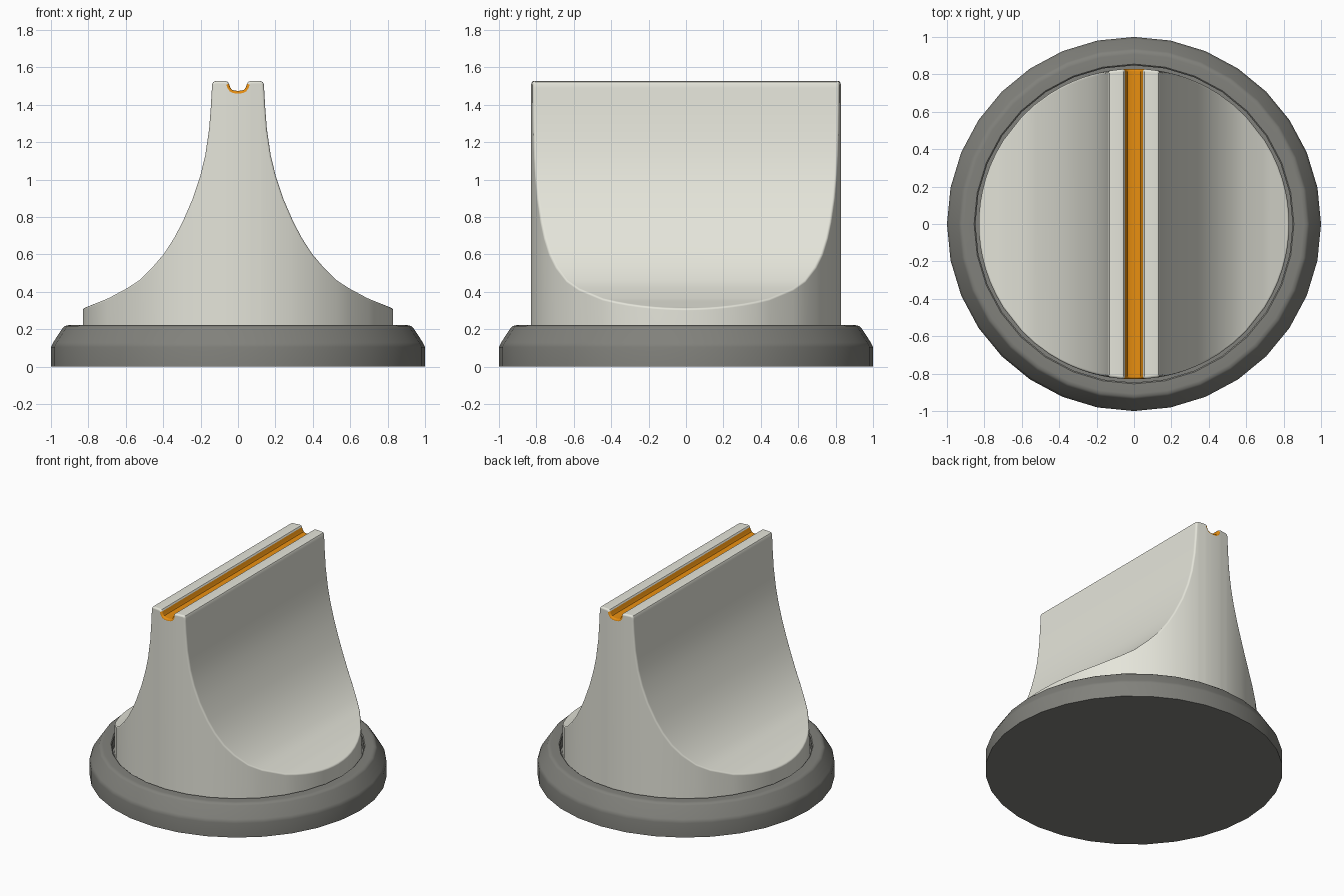
import bpy, bmesh
from math import sin, cos, pi, sqrt, radians
from mathutils import Vector

if "Cube" in bpy.data.objects:
    bpy.data.objects.remove(bpy.data.objects["Cube"])


def finish(bm, name, angle, mats=()):
    bmesh.ops.remove_doubles(bm, verts=bm.verts, dist=1e-4)
    bmesh.ops.recalc_face_normals(bm, faces=bm.faces)
    me = bpy.data.meshes.new(name)
    bm.to_mesh(me)
    bm.free()
    for m in mats:
        me.materials.append(m)
    ob = bpy.data.objects.new(name, me)
    bpy.context.collection.objects.link(ob)
    bpy.ops.object.select_all(action='DESELECT')
    ob.select_set(True)
    bpy.context.view_layer.objects.active = ob
    bpy.ops.object.shade_smooth_by_angle(angle=radians(angle))
    wn = ob.modifiers.new("weighted", 'WEIGHTED_NORMAL')
    wn.keep_sharp = True
    return ob


def material(name, col):
    m = bpy.data.materials.new(name)
    m.diffuse_color = (*col, 1)
    m.use_nodes = True
    m.node_tree.nodes["Principled BSDF"].inputs["Base Color"].default_value = m.diffuse_color
    return m


dark = material("dark_grey", (0.22, 0.22, 0.20))
ivory = material("ivory", (0.78, 0.78, 0.70))
orange = material("orange", (0.80, 0.27, 0.005))

# base: lathed disc with chamfered rim and a recess for the knob
SEG = 32
profile = [(1.0, 0), (1.0, 0.105), (0.988, 0.13), (0.937, 0.208), (0.925, 0.218),
           (0.908, 0.222), (0.855, 0.222), (0.848, 0.216), (0.848, 0.15)]
bm = bmesh.new()
rings = [[bm.verts.new((r * cos(2 * pi * i / SEG), r * sin(2 * pi * i / SEG), z))
          for i in range(SEG)] for r, z in profile]
for a, b in zip(rings, rings[1:]):
    for i in range(SEG):
        j = (i + 1) % SEG
        bm.faces.new((a[i], a[j], b[j], b[i]))
bm.faces.new(rings[0])
bm.faces.new(rings[-1])
finish(bm, "base_ring", 35, [dark])

# knob: flared grip profile across x, trimmed to a circle seen from above
R, BEVEL, STEPS, FOOT = 0.83, 0.014, 4, 0.145
half = [(0, 1.475), (0.02, 1.476), (0.035, 1.482), (0.044, 1.497), (0.049, 1.513),
        (0.056, 1.523), (0.068, 1.527), (0.122, 1.527), (0.134, 1.522), (0.140, 1.511),
        (0.142, 1.49), (0.147, 1.40), (0.157, 1.27), (0.178, 1.13), (0.205, 1.02),
        (0.245, 0.90), (0.30, 0.775), (0.345, 0.69), (0.40, 0.605), (0.46, 0.535),
        (0.53, 0.465), (0.60, 0.42), (0.70, 0.367)]
for deg in (27, 22, 17, 12, 8, 4, 0):
    x = R * cos(radians(deg))
    half.append((x, 0.367 + (x - 0.70) * (0.315 - 0.367) / 0.13))
pts = [Vector((-x, z)) for x, z in half[:0:-1]] + [Vector(p) for p in half]

bm = bmesh.new()
columns = []
for i, p in enumerate(pts):
    t = pts[min(i + 1, len(pts) - 1)] - pts[max(i - 1, 0)]
    n = Vector((-t.y, t.x)).normalized()
    if abs(p.x) > 0.5:
        n = Vector((0, 1))
    side = []
    # rounded edge from the outer wall up to the grip surface
    for k in range(STEPS + 1):
        a = pi / 2 * k / STEPS
        q = p - n * BEVEL * (1 - sin(a))
        rad = R - BEVEL * (1 - cos(a))
        x = q.x * rad / R
        side.append((x, -sqrt(max(0, rad * rad - x * x)), q.y))
    x, y, _ = side[0]
    side.insert(0, (x, y, FOOT))
    loop = side + [(x, -y, z) for x, y, z in reversed(side)]
    columns.append([bm.verts.new(c) for c in loop])
for i, (a, b) in enumerate(zip(columns, columns[1:])):
    in_groove = abs(pts[i].x + pts[i + 1].x) / 2 < 0.051
    last = len(a) - 2
    for k in range(last + 1):
        f = bm.faces.new((a[k], b[k], b[k + 1], a[k + 1]))
        # orange pointer stripe lines the groove
        f.material_index = int(in_groove and 0 < k < last)
finish(bm, "pointer_knob", 35, [ivory, orange])
